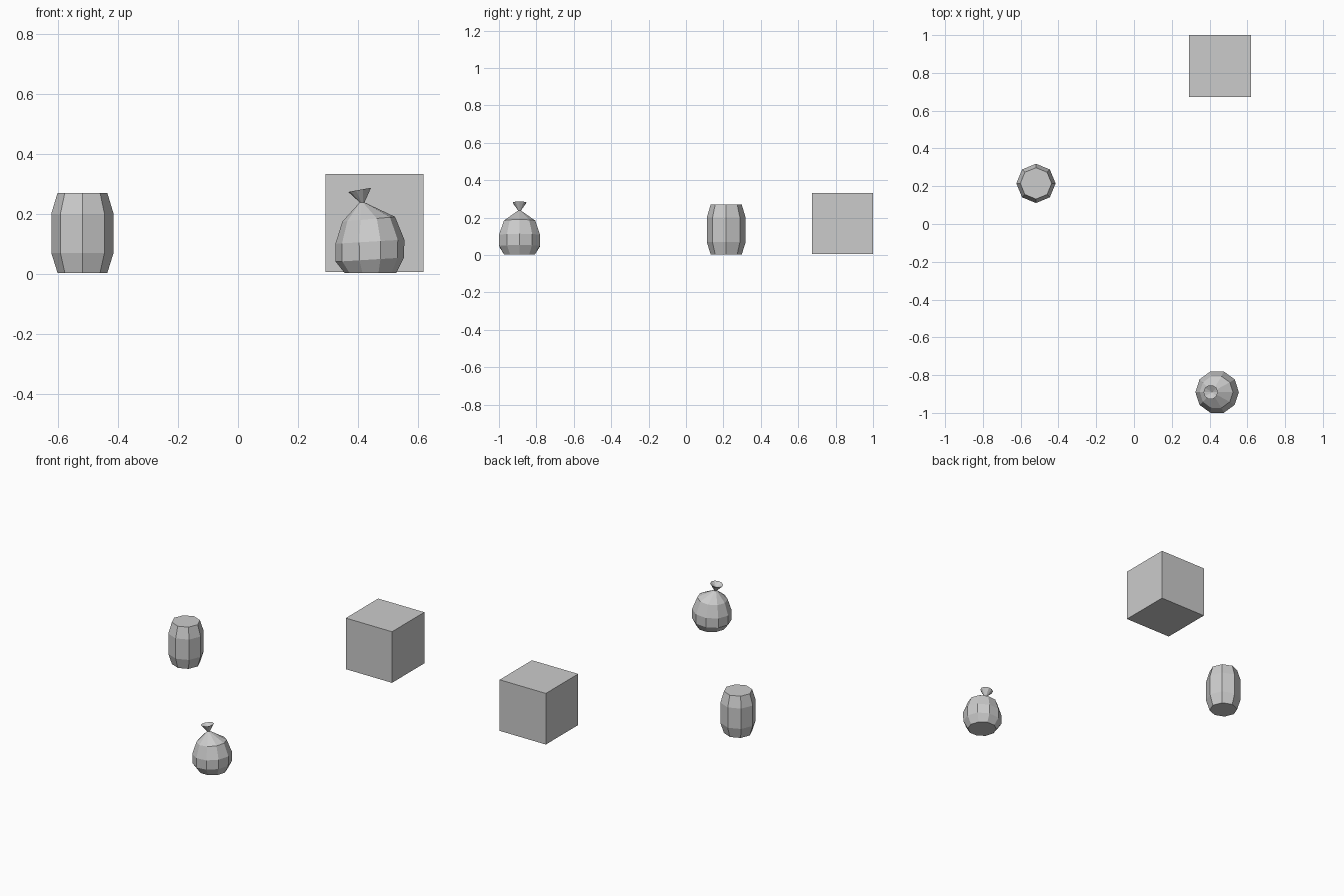
import bpy, bmesh
from math import cos, sin, tau

if "Cube" in bpy.data.objects:
    bpy.data.objects.remove(bpy.data.objects["Cube"])

grey = bpy.data.materials.new("plain grey")
grey.use_nodes = True
grey.diffuse_color = (0.6, 0.6, 0.6, 1)
grey.node_tree.nodes["Principled BSDF"].inputs["Base Color"].default_value = (0.6, 0.6, 0.6, 1)


def finish(bm, name, location):
    bmesh.ops.recalc_face_normals(bm, faces=bm.faces)
    mesh = bpy.data.meshes.new(name)
    bm.to_mesh(mesh)
    bm.free()
    mesh.materials.append(grey)
    obj = bpy.data.objects.new(name, mesh)
    obj.location = location
    bpy.context.collection.objects.link(obj)
    return obj


def loft(name, location, sides, rings, dip=None):
    """Join rings of (radius, height, x shift, tilt); dip is the height of a sunken top centre."""
    bm = bmesh.new()
    loops = []
    for radius, height, shift, tilt in rings:
        angles = [tau * i / sides for i in range(sides)]
        loops.append([bm.verts.new((shift + radius * cos(a), radius * sin(a),
                                    height + tilt * cos(a))) for a in angles])
    for low, high in zip(loops, loops[1:]):
        for i in range(sides):
            j = (i + 1) % sides
            bm.faces.new((low[i], low[j], high[j], high[i]))
    bm.faces.new(loops[0][::-1])
    top = loops[-1]
    if dip is None:
        bm.faces.new(top)
    else:
        centre = bm.verts.new((rings[-2][2], 0, dip))
        for i in range(sides):
            bm.faces.new((top[i], top[(i + 1) % sides], centre))
    return finish(bm, name, location)


# Crate: a plain cube
bm = bmesh.new()
bmesh.ops.create_cube(bm, size=0.327)
finish(bm, "crate", (0.456, 0.836, 0.169))

# Barrel: eight staves with a straight middle band
loft("barrel", (-0.519, 0.215, 0), 8, [
    (0.083, 0.003, 0, 0), (0.104, 0.07, 0, 0),
    (0.104, 0.2, 0, 0), (0.083, 0.27, 0, 0)])

# Sack: leaning body, pinched neck and a flared, hollow mouth
loft("sack", (0.44, -0.89, 0), 10, [
    (0.086, 0.002, 0.002, 0), (0.114, 0.047, 0, 0.007),
    (0.115, 0.107, 0, 0.007), (0.088, 0.182, -0.004, 0.008),
    (0.008, 0.238, -0.026, 0), (0.038, 0.28, -0.034, 0.007)], dip=0.258)
